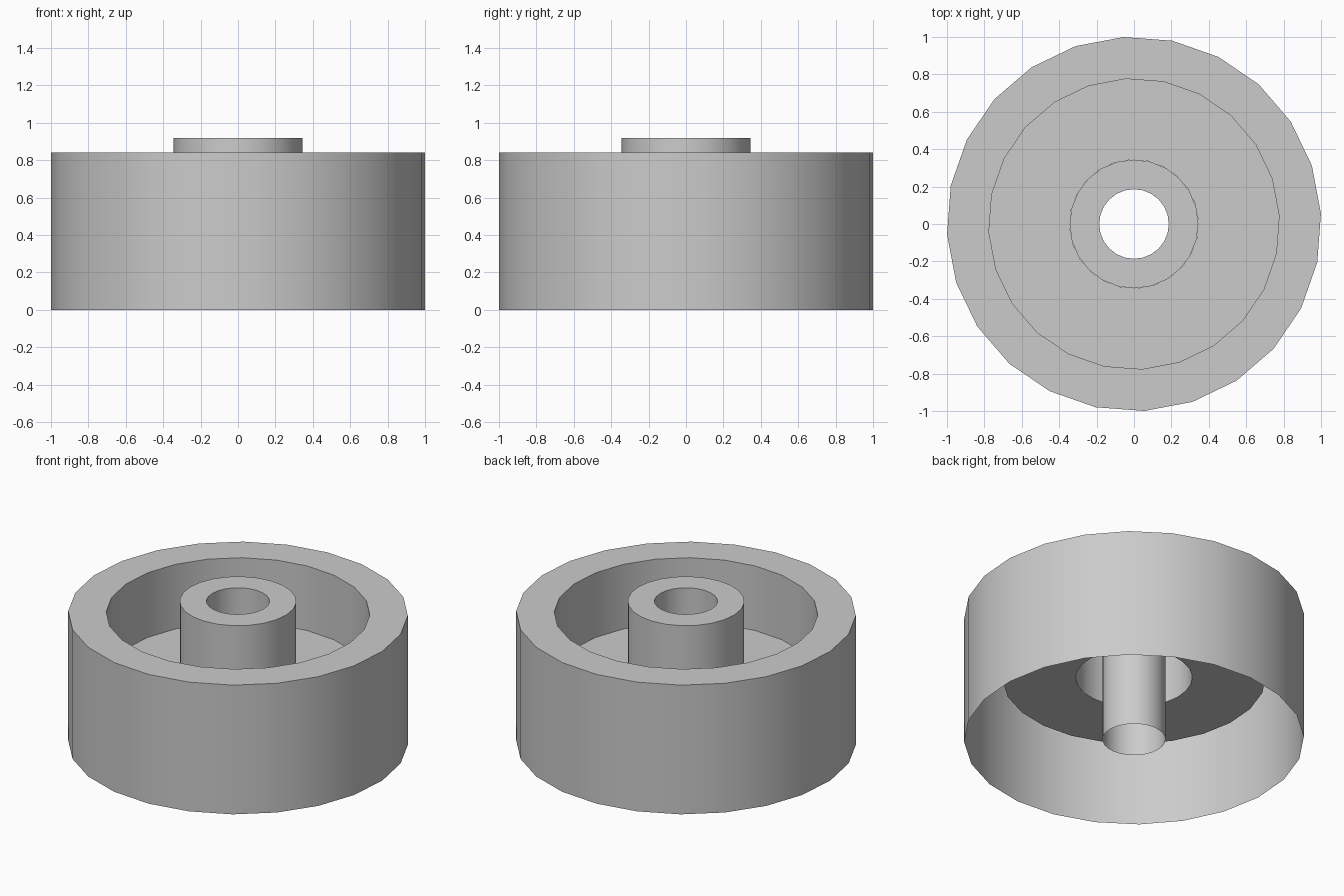
import bpy
import bmesh
import math

cube = bpy.data.objects.get("Cube")
if cube:
    bpy.data.objects.remove(cube, do_unlink=True)

SIDES = 24

grey = bpy.data.materials.new("plain grey")
grey.use_nodes = True
colour = (0.6, 0.6, 0.6, 1.0)
grey.diffuse_color = colour
grey.node_tree.nodes["Principled BSDF"].inputs["Base Color"].default_value = colour


def lathe(name, profile, turn=0.0):
    """Revolve an open (radius, height) profile into a thin shell."""
    bm = bmesh.new()
    rings = []
    for radius, height in profile:
        ring = []
        for i in range(SIDES):
            a = turn + math.tau * i / SIDES
            ring.append(bm.verts.new((radius * math.cos(a), radius * math.sin(a), height)))
        rings.append(ring)
    for low, high in zip(rings, rings[1:]):
        for i in range(SIDES):
            j = (i + 1) % SIDES
            bm.faces.new((low[i], low[j], high[j], high[i]))
    mesh = bpy.data.meshes.new(name)
    bm.to_mesh(mesh)
    bm.free()
    mesh.materials.append(grey)
    obj = bpy.data.objects.new(name, mesh)
    bpy.context.collection.objects.link(obj)
    bpy.ops.object.select_all(action="DESELECT")
    obj.select_set(True)
    bpy.context.view_layer.objects.active = obj
    bpy.ops.object.shade_smooth_by_angle(angle=math.radians(30))
    return obj


RIM_TURN = math.radians(3.2)
WALL_TOP, FLOOR, HUB_TOP = 0.84, 0.42, 0.92
RECESS, HUB, BORE = 0.777, 0.344, 0.186

# Outer wall, flat top and recess wall, open underneath
lathe("rim", [(1.001, 0), (1.001, WALL_TOP), (RECESS, WALL_TOP), (RECESS, FLOOR)], RIM_TURN)

# Web between the rim and the hub
lathe("recess_floor", [(RECESS, FLOOR), (HUB, FLOOR)], RIM_TURN)

# Raised hub with its bore running down to the base
lathe("hub", [(HUB, FLOOR), (HUB, HUB_TOP), (BORE, HUB_TOP), (BORE, 0)])
